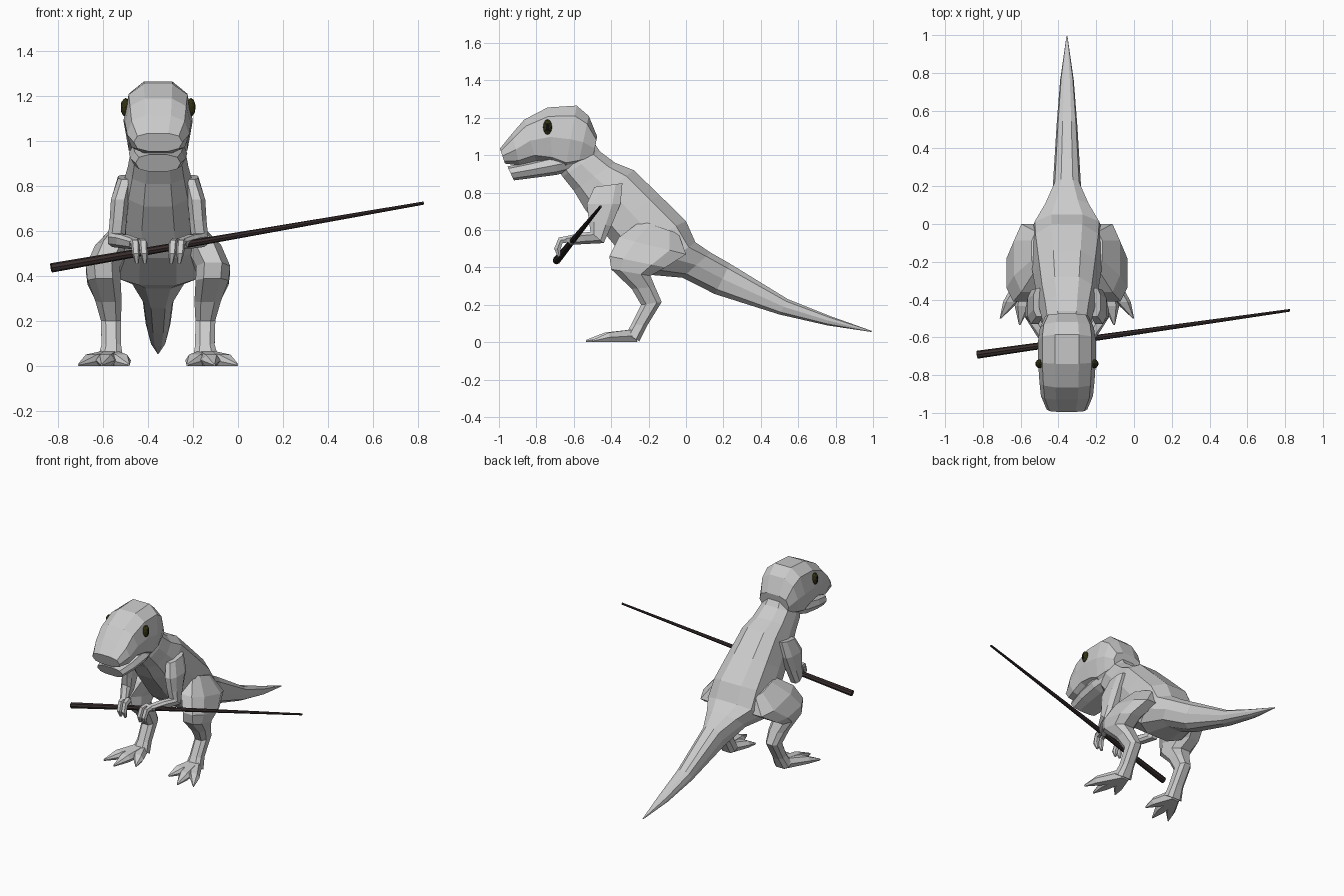
import bpy, bmesh, math
from mathutils import Vector

if "Cube" in bpy.data.objects:
    bpy.data.objects.remove(bpy.data.objects["Cube"], do_unlink=True)

MID = -0.355  # the animal's plane of symmetry


def material(name, colour, rough=0.8):
    m = bpy.data.materials.new(name)
    m.use_nodes = True
    m.diffuse_color = (*colour, 1)
    node = m.node_tree.nodes["Principled BSDF"]
    node.inputs["Base Color"].default_value = (*colour, 1)
    node.inputs["Roughness"].default_value = rough
    return m


SKIN = material("grey skin", (0.6, 0.6, 0.6))
WOOD = material("dark wood", (0.04, 0.027, 0.027))
IRIS = material("dark olive iris", (0.03, 0.03, 0.006))
PUPIL = material("black pupil", (0.004, 0.004, 0.004))


def finish(name, bm, *mats):
    bmesh.ops.recalc_face_normals(bm, faces=bm.faces)
    me = bpy.data.meshes.new(name)
    bm.to_mesh(me)
    bm.free()
    for m in mats:
        me.materials.append(m)
    ob = bpy.data.objects.new(name, me)
    bpy.context.collection.objects.link(ob)
    return ob


def loft(name, rings, side=1, sides=10, square=0.75):
    """Skin rings given as (y, z) one edge, (y, z) opposite edge, x offset, half width."""
    bm = bmesh.new()
    loops = []
    step = 2 * math.pi / sides
    top = math.cos(step / 2) ** square
    for a, b, x, w in rings:
        a, b = Vector((0, *a)), Vector((0, *b))
        loop = []
        for i in range(sides):
            c, s = math.cos(step * (i + 0.5)), math.sin(step * (i + 0.5))
            c = math.copysign(abs(c) ** square, c) / top
            s = math.copysign(abs(s) ** square, s)
            p = (a + b) / 2 + (a - b) / 2 * c
            loop.append(bm.verts.new((MID + side * (x + w * s), p.y, p.z)))
        loops.append(loop)
    for p, q in zip(loops, loops[1:]):
        for i in range(sides):
            j = (i + 1) % sides
            bm.faces.new((p[i], p[j], q[j], q[i]))
    bm.faces.new(loops[0])
    bm.faces.new(loops[-1])
    return finish(name, bm, SKIN)


# Neck, trunk and tail in one tapering skin
loft("body", [
    ((-.50, 1.08), (-.70, .95), 0, .10),
    ((-.46, 1.02), (-.66, .885), 0, .122),
    ((-.38, .96), (-.60, .81), 0, .135),
    ((-.28, .92), (-.54, .71), 0, .155),
    ((-.14, .785), (-.45, .60), 0, .175),
    ((0, .647), (-.35, .48), 0, .195),
    ((.05, .535), (-.19, .36), 0, .20),
    ((.13, .48), (-.02, .345), 0, .135),
    ((.235, .42), (.155, .257), 0, .075),
    ((.545, .23), (.50, .148), 0, .055),
    ((.77, .14), (.755, .09), 0, .036),
    ((.995, .06), (.99, .055), 0, .003),
])

# Skull with blunt muzzle
loft("head", [
    ((-.995, 1.035), (-.968, .955), 0, .108),
    ((-.93, 1.115), (-.89, .945), 0, .138),
    ((-.865, 1.19), (-.80, .965), 0, .146),
    ((-.74, 1.255), (-.71, .94), 0, .153),
    ((-.585, 1.265), (-.65, .905), 0, .153),
    ((-.52, 1.21), (-.58, .93), 0, .143),
    ((-.475, 1.10), (-.50, .97), 0, .115),
])

# Lower jaw, a little narrower than the muzzle
loft("lower_jaw", [
    ((-.955, .94), (-.92, .865), 0, .10),
    ((-.84, .965), (-.82, .878), 0, .122),
    ((-.70, 1.0), (-.69, .895), 0, .130),
    ((-.58, 1.02), (-.60, .92), 0, .110),
])

for side, tag in ((1, "left"), (-1, "right")):
    # Eye: flattened ball with a dark pupil on the outward faces
    bm = bmesh.new()
    bmesh.ops.create_icosphere(bm, subdivisions=2, radius=1)
    for f in bm.faces:
        f.material_index = int(f.normal.x * side > 0.85)
    for v in bm.verts:
        v.co = Vector((MID + side * .145, -.74, 1.15)) + Vector(
            (v.co.x * .022, v.co.y * .024, v.co.z * .042))
    finish(tag + "_eye", bm, IRIS, PUPIL)

    # Thigh, shank and ankle
    loft(tag + "_leg", [
        ((-.24, .65), (-.04, .58), .14, .05),
        ((-.36, .56), (0, .47), .20, .085),
        ((-.41, .46), (-.11, .40), .245, .08),
        ((-.40, .39), (-.19, .355), .24, .078),
        ((-.29, .285), (-.165, .295), .22, .062),
        ((-.24, .20), (-.13, .215), .21, .047),
        ((-.29, .10), (-.21, .085), .208, .046),
        ((-.32, .045), (-.25, .005), .212, .06),
    ], side, 8)

    # Three spread toes with pointed tips
    for i, (tx, ty) in enumerate(((.13, -.46), (.25, -.535), (.352, -.50))):
        mx, my = .212 + (tx - .212) * .6, -.28 + (ty + .28) * .6
        loft(f"{tag}_toe_{i + 1}", [
            ((-.27, .07), (-.26, 0), .212, .045),
            ((my, .052), (my, 0), mx, .042),
            ((ty, .012), (ty, 0), tx, .004),
        ], side, 6)

    # Upper arm and forearm bent in towards the pole
    loft(tag + "_arm", [
        ((-.49, .83), (-.34, .85), .145, .035),
        ((-.53, .74), (-.35, .74), .17, .042),
        ((-.52, .65), (-.40, .62), .178, .04),
        ((-.51, .59), (-.44, .53), .185, .04),
        ((-.56, .585), (-.54, .525), .15, .036),
        ((-.65, .565), (-.62, .52), .095, .034),
    ], side, 8)

    # Two fingers curled over the pole
    for i, fx in enumerate((.066, .102)):
        loft(f"{tag}_finger_{i + 1}", [
            ((-.62, .57), (-.61, .535), fx + .01, .02),
            ((-.68, .56), (-.66, .53), fx, .019),
            ((-.705, .50), (-.67, .50), fx - .004, .017),
            ((-.685, .455), (-.67, .462), fx - .008, .008),
        ], side, 6)

# Tapering pole held across the body
start, end = Vector((-.83, -.692, .437)), Vector((.825, -.457, .725))
bm = bmesh.new()
bmesh.ops.create_cone(bm, cap_ends=True, segments=8, radius1=.021,
                      radius2=.007, depth=(end - start).length)
pole = finish("pole", bm, WOOD)
pole.location = (start + end) / 2
pole.rotation_mode = "QUATERNION"
pole.rotation_quaternion = (end - start).to_track_quat("Z", "Y")
